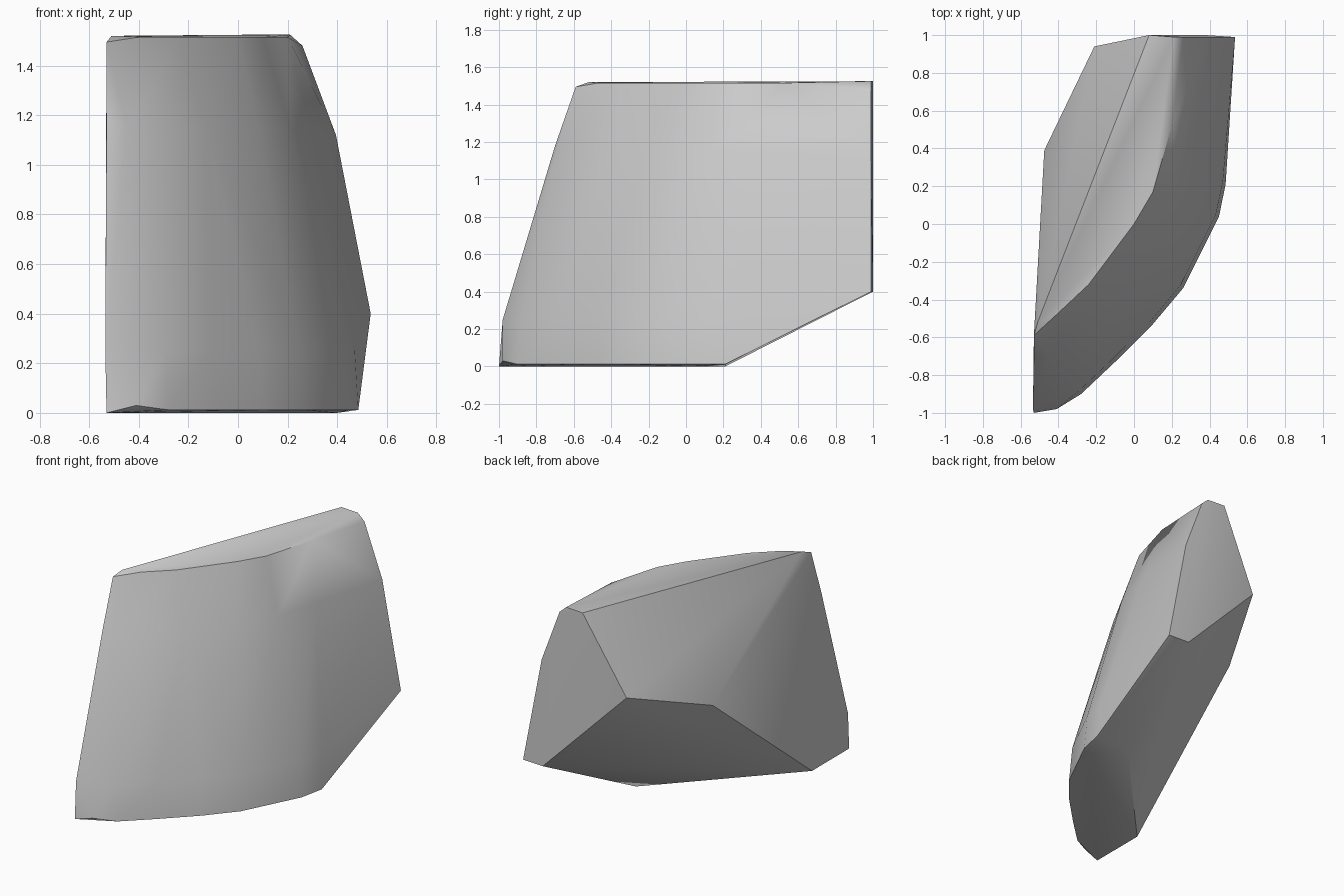
import bpy
import bmesh
import math
from mathutils import Vector

cube = bpy.data.objects.get("Cube")
if cube:
    bpy.data.objects.remove(cube, do_unlink=True)

grey = bpy.data.materials.new("mid_grey")
grey.use_nodes = True
colour = (0.6, 0.6, 0.6, 1)
grey.diffuse_color = colour
grey.node_tree.nodes["Principled BSDF"].inputs["Base Color"].default_value = colour

# Matching plan curves of the top rim and the lower rim
top_rim = [(-.53, -.59), (-.40, -.47), (-.24, -.32), (0, 0), (.10, .17), (.20, .52)]
low_rim = [(-.28, -.90), (-.10, -.73), (.10, -.53), (.26, -.34), (.45, .04), (.485, .21)]

# Height and how far each section has swept from top rim to lower rim
sections = [(1.515, 0.0), (1.15, .32), (.25, .95), (.012, 1.0)]

points = []
for t, b in zip(top_rim, low_rim):
    for z, sweep in sections:
        if t is top_rim[0] and z > 1.5:
            z = 1.495
        points.append(Vector((*t, z)).lerp(Vector((*b, z)), sweep))

# Front end edge, base corners and slanted underside
points += [(-.53, -.70, 1.18), (-.535, -.98, .25), (-.53, -1, 0), (-.41, -.98, .03),
           (-.53, -.60, 0), (.23, .21, 0), (.40, .03, 0)]
# Top corners
points += [(-.51, -.52, 1.52), (.08, 1, 1.525), (.21, .99, 1.525), (.26, .99, 1.48)]
# Rear end and the two inner side corners
points += [(.395, .99, 1.12), (.535, .99, .40), (.38, 1, .40),
           (-.21, .94, 1.0), (-.475, .39, .81)]

# Wrap the sections in one closed convex skin
bm = bmesh.new()
for p in points:
    bm.verts.new(p)
hull = bmesh.ops.convex_hull(bm, input=bm.verts[:])
loose = [v for v in bm.verts if not v.link_faces]
bmesh.ops.delete(bm, geom=loose, context='VERTS')
bmesh.ops.dissolve_limit(bm, angle_limit=math.radians(1),
                         verts=bm.verts[:], edges=bm.edges[:])
bmesh.ops.recalc_face_normals(bm, faces=bm.faces[:])

mesh = bpy.data.meshes.new("curved_block")
bm.to_mesh(mesh)
bm.free()
mesh.materials.append(grey)
block = bpy.data.objects.new("curved_block", mesh)
bpy.context.collection.objects.link(block)

bpy.ops.object.select_all(action='DESELECT')
block.select_set(True)
bpy.context.view_layer.objects.active = block
bpy.ops.object.shade_smooth_by_angle(angle=math.radians(40))
